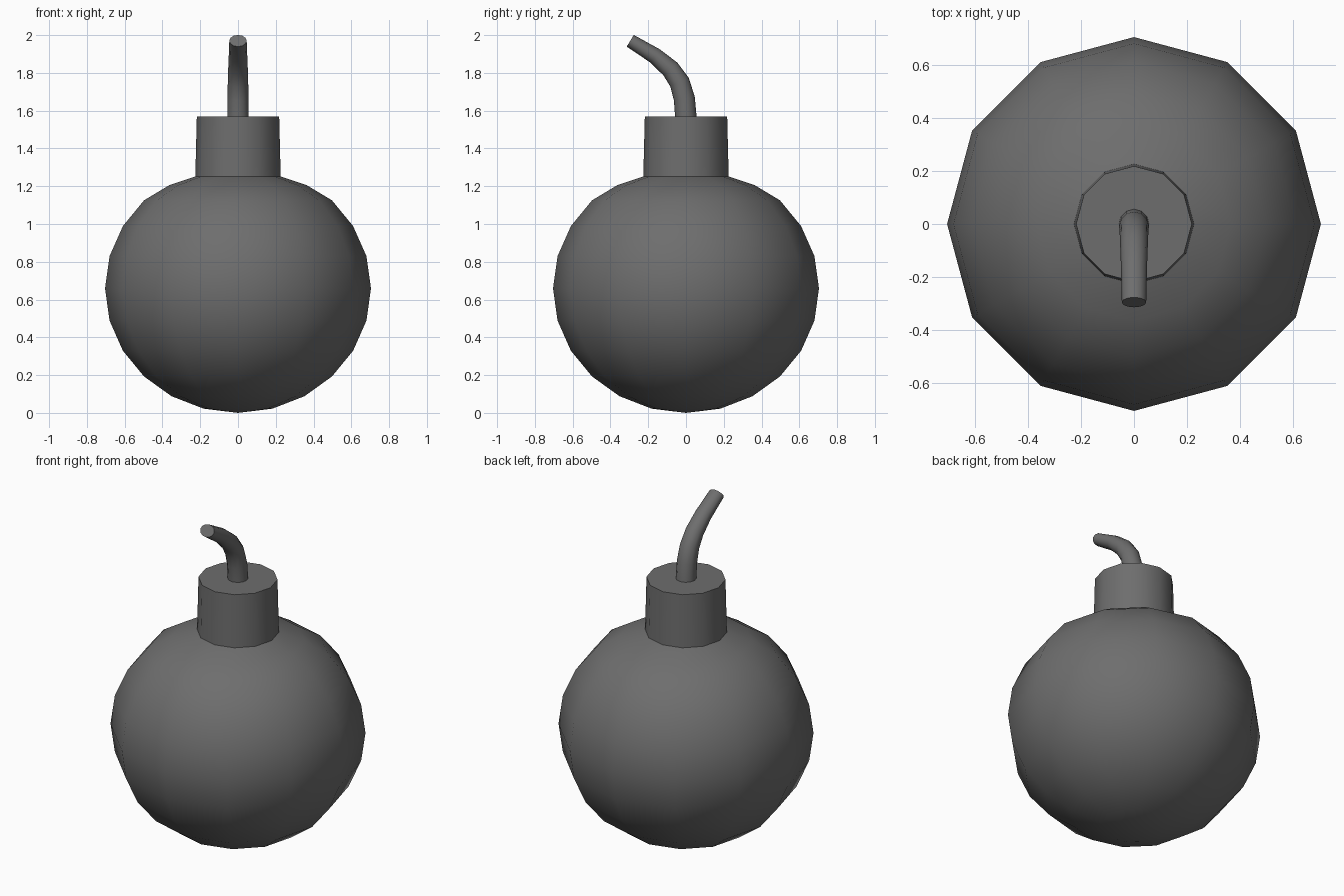
import bpy
import math
from math import sin, cos, pi

if "Cube" in bpy.data.objects:
    bpy.data.objects.remove(bpy.data.objects["Cube"])

SIDES = 12

# Dark iron grey
dark = bpy.data.materials.new("dark_grey")
dark.diffuse_color = (0.155, 0.155, 0.155, 1.0)
dark.use_nodes = True
dark.node_tree.nodes["Principled BSDF"].inputs["Base Color"].default_value = dark.diffuse_color


def skin_rings(name, rings, cap_end=False, angle=40):
    """Join successive rings of points with quads; optional n-gon end cap."""
    n = SIDES
    verts = [p for ring in rings for p in ring]
    faces = []
    for r in range(len(rings) - 1):
        for i in range(n):
            j = (i + 1) % n
            faces.append((r * n + i, r * n + j, (r + 1) * n + j, (r + 1) * n + i))
    if cap_end:
        faces.append(tuple(range((len(rings) - 1) * n, len(rings) * n)))
    mesh = bpy.data.meshes.new(name)
    mesh.from_pydata(verts, [], faces)
    mesh.validate()
    mesh.materials.append(dark)
    obj = bpy.data.objects.new(name, mesh)
    bpy.context.collection.objects.link(obj)
    bpy.ops.object.select_all(action='DESELECT')
    obj.select_set(True)
    bpy.context.view_layer.objects.active = obj
    bpy.ops.object.mode_set(mode='EDIT')
    bpy.ops.mesh.select_all(action='SELECT')
    bpy.ops.mesh.remove_doubles(threshold=0.0005)
    bpy.ops.object.mode_set(mode='OBJECT')
    bpy.ops.object.shade_smooth_by_angle(angle=math.radians(angle))
    return obj


def circle(r, z):
    return [(r * cos(2 * pi * i / SIDES), r * sin(2 * pi * i / SIDES), z)
            for i in range(SIDES)]


# Round body: slightly squashed sphere, open under the neck
profile = [(0.704 * sin(pi * k / 12), 0.659 - 0.659 * cos(pi * k / 12))
           for k in range(0, 10)]
profile += [(0.365, 1.205), (0.224, 1.252)]
skin_rings("body", [circle(r, z) for r, z in profile])

# Tapered neck
skin_rings("neck", [circle(0.226, 1.25), circle(0.218, 1.57)], cap_end=True)

# Bent fuse: (y, z, half width in x, half thickness in the bend plane)
path = [(0.0, 1.56, 0.057, 0.057), (-0.009, 1.665, 0.056, 0.056),
        (-0.034, 1.750, 0.054, 0.054), (-0.082, 1.820, 0.052, 0.050),
        (-0.164, 1.890, 0.049, 0.043), (-0.295, 1.970, 0.046, 0.036)]
rings = []
for k, (y, z, w, t) in enumerate(path):
    a, b = path[max(k - 1, 0)], path[min(k + 1, len(path) - 1)]
    heading = math.atan2(b[1] - a[1], b[0] - a[0]) if k else pi / 2
    ny, nz = sin(heading), -cos(heading)
    rings.append([(w * cos(2 * pi * i / SIDES),
                   y + t * sin(2 * pi * i / SIDES) * ny,
                   z + t * sin(2 * pi * i / SIDES) * nz) for i in range(SIDES)])
skin_rings("fuse", rings, cap_end=True)
